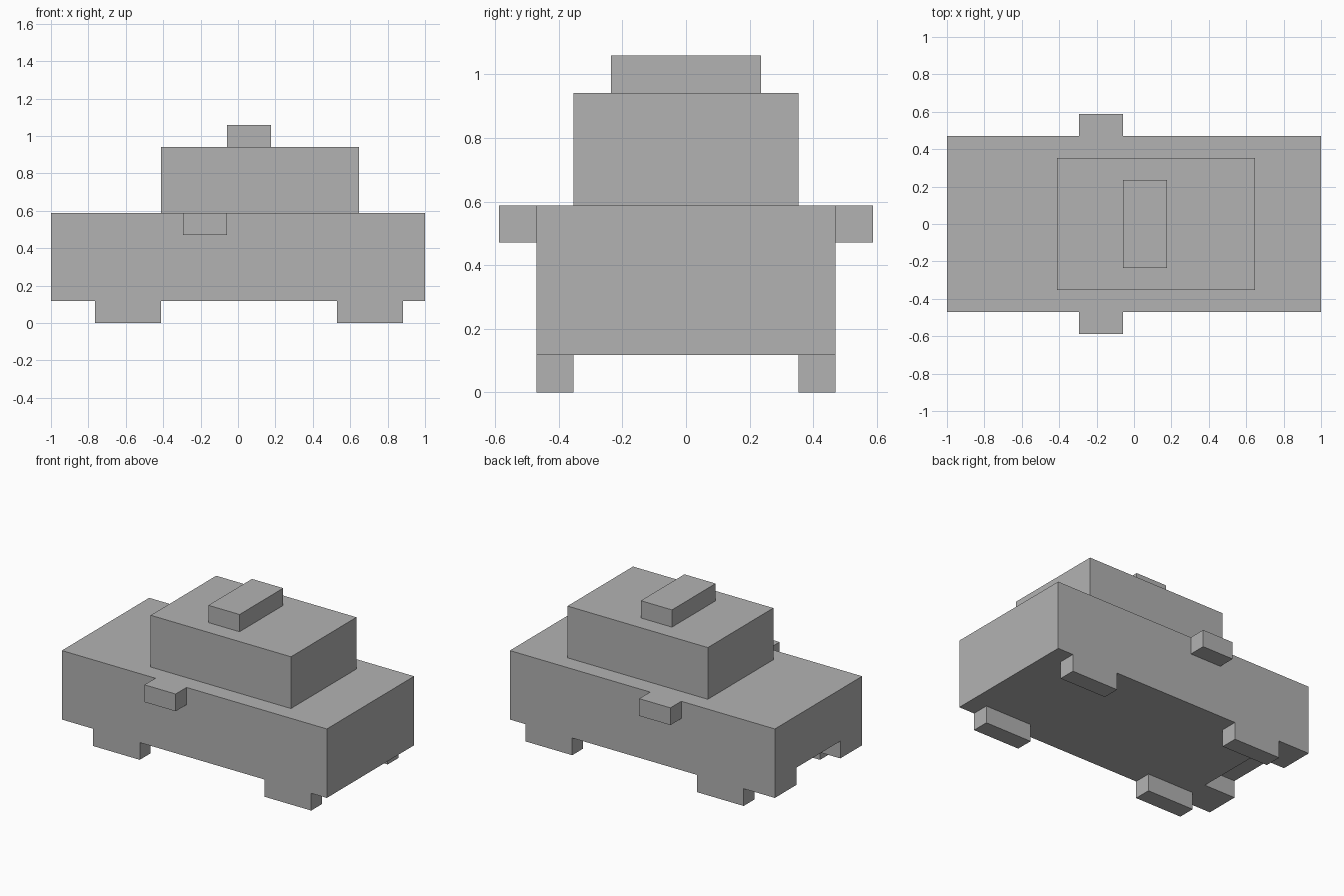
import bpy
import bmesh

U = 2 / 17  # one block unit

cube = bpy.data.objects.get("Cube")
if cube:
    bpy.data.objects.remove(cube, do_unlink=True)

# Single flat grey
grey = bpy.data.materials.new("plain_grey")
grey.use_nodes = True
colour = (0.448, 0.448, 0.448, 1)
grey.diffuse_color = colour
grey.node_tree.nodes["Principled BSDF"].inputs["Base Color"].default_value = colour


def box(name, xs, ys, zs):
    """Block spanning the given (min, max) ranges, in block units."""
    bm = bmesh.new()
    bmesh.ops.create_cube(bm, size=1)
    for v in bm.verts:
        v.co = [U * r[int(c > 0)] for c, r in zip(v.co, (xs, ys, zs))]
    mesh = bpy.data.meshes.new(name)
    bm.to_mesh(mesh)
    bm.free()
    mesh.materials.append(grey)
    obj = bpy.data.objects.new(name, mesh)
    bpy.context.collection.objects.link(obj)
    return obj


# Body with a recess under its left-hand end in the front view
body = box("body", (-8.5, 8.5), (-4, 4), (1, 5))
cutter = box("recess_cutter", (-9, -6.5), (-2, 2), (0, 2))
cutter.hide_render = True
cutter.hide_viewport = True
cutter.display_type = 'WIRE'
cut = body.modifiers.new("recess", 'BOOLEAN')
cut.operation = 'DIFFERENCE'
cut.solver = 'EXACT'
cut.object = cutter

# Upper blocks
box("cabin", (-3.5, 5.5), (-3, 3), (5, 8))
box("roof_block", (-0.5, 1.5), (-2, 2), (8, 9))

# Side parts, repeated front and back
for side, label in ((-1, "front"), (1, "back")):
    outer = sorted((side * 4, side * 5))
    inner = sorted((side * 3, side * 4))
    box(label + "_side_block", (-2.5, -0.5), outer, (4, 5))
    box(label + "_right_foot", (-6.5, -3.5), inner, (0, 1))
    box(label + "_left_foot", (4.5, 7.5), inner, (0, 1))
